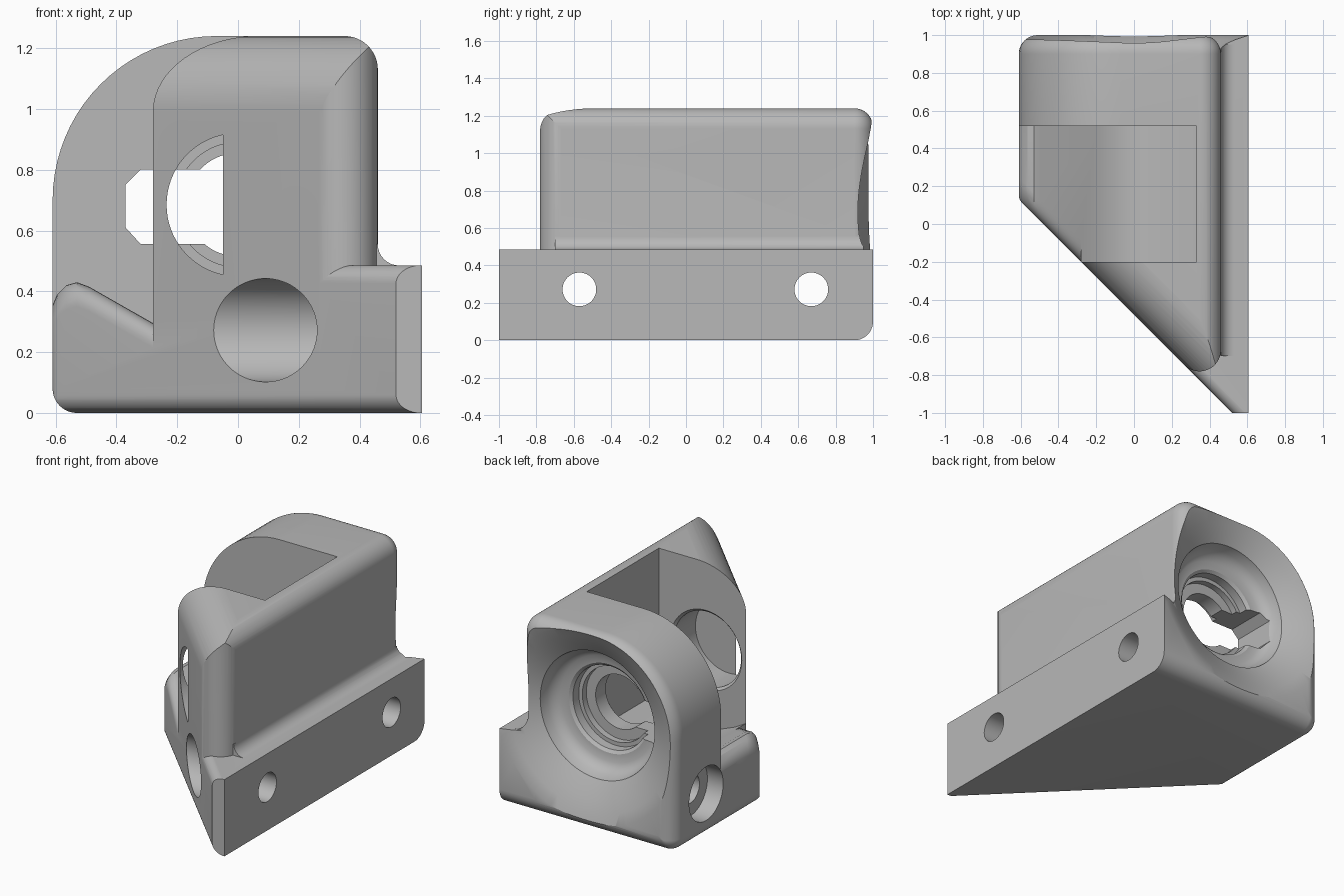
import bpy, bmesh
from math import sin, cos, pi, sqrt, radians
from mathutils import Vector

cube = bpy.data.objects.get("Cube")
if cube:
    bpy.data.objects.remove(cube, do_unlink=True)

grey = bpy.data.materials.new("light_grey")
grey.use_nodes = True
colour = (0.48, 0.48, 0.48, 1)
grey.diffuse_color = colour
grey.node_tree.nodes["Principled BSDF"].inputs["Base Color"].default_value = colour

DIAG = -0.48          # the sloping front lies on x + y = DIAG
AXIS_Z = 0.685        # height of the bore axis


def loft(name, rings):
    """Closed solid through rings of equal length."""
    bm = bmesh.new()
    rows = [[bm.verts.new(p) for p in ring] for ring in rings]
    n = len(rows[0])
    for a, b in zip(rows, rows[1:]):
        for i in range(n):
            bm.faces.new((a[i], a[(i + 1) % n], b[(i + 1) % n], b[i]))
    bm.faces.new(rows[0])
    bm.faces.new(rows[-1])
    bmesh.ops.recalc_face_normals(bm, faces=bm.faces)
    mesh = bpy.data.meshes.new(name)
    bm.to_mesh(mesh)
    bm.free()
    mesh.materials.append(grey)
    ob = bpy.data.objects.new(name, mesh)
    bpy.context.collection.objects.link(ob)
    return ob


def rounded(corners, steps=16):
    """Polygon of (x, y, radius) corners with true arcs."""
    pts = []
    for i, (x, y, r) in enumerate(corners):
        p = Vector((x, y))
        if r == 0:
            pts.append(p)
            continue
        a = (Vector(corners[i - 1][:2]) - p).normalized()
        b = (Vector(corners[(i + 1) % len(corners)][:2]) - p).normalized()
        half = a.angle(b) / 2
        centre = p + (a + b).normalized() * r / sin(half)
        start = p + a * r * cos(half) / sin(half) - centre
        end = p + b * r * cos(half) / sin(half) - centre
        sweep = start.angle(end)
        for k in range(steps + 1):
            t = k / steps
            pts.append(centre + (start * sin((1 - t) * sweep) + end * sin(t * sweep)) / sin(sweep))
    return pts


def plan_prism(name, corners, z0, z1):
    pts = rounded(corners)
    return loft(name, [[(p.x, p.y, z) for p in pts] for z in (z0, z1)])


def side_prism(name, pts, y0, y1):
    return loft(name, [[(x, y, z) for x, z in pts] for y in (y0, y1)])


def diagonal_prism(name, corners):
    """Profile of (depth behind the sloping front, height), run along the front."""
    s = sqrt(0.5)
    pts = rounded(corners)
    return loft(name, [[(DIAG / 2 + p.x * s + t * s, DIAG / 2 + p.x * s - t * s, p.y)
                        for p in pts] for t in (-3, 3)])


def soft_back_block(name, x0, x1, z0, z1, bl, br, tr, tl, soft=0.1):
    """Rounded rectangle run along y, with its rear rim rolled over."""
    rings = []
    for k in range(-1, 11):
        a = max(k, 0) / 10 * pi / 2
        i = soft * (1 - cos(a))
        y = -1.2 if k < 0 else 1 - soft + soft * sin(a)
        rad = [max(r - i, 0.004) for r in (bl, br, tr, tl)]
        c = [(x0 + i, z0 + i), (x1 - i, z0 + i), (x1 - i, z1 - i), (x0 + i, z1 - i)]
        rings.append([(p.x, y, p.y) for p in rounded([(*q, r) for q, r in zip(c, rad)], 20)])
    return loft(name, rings)


def circle_rings(axis, y_or_centre, stations, n=72):
    rings = []
    for pos, r in stations:
        ring = []
        for k in range(n):
            u, v = r * cos(2 * pi * k / n), r * sin(2 * pi * k / n)
            ring.append((u + y_or_centre[0], pos, v + y_or_centre[1]) if axis == "y"
                        else (pos, u + y_or_centre[0], v + y_or_centre[1]))
        rings.append(ring)
    return rings


def combine(target, tool, operation):
    tool.hide_render = True
    mod = target.modifiers.new("cut", "BOOLEAN")
    mod.operation = operation
    mod.solver = "EXACT"
    mod.object = tool
    bpy.context.view_layer.update()
    result = bpy.data.meshes.new_from_object(
        target.evaluated_get(bpy.context.evaluated_depsgraph_get()))
    target.modifiers.clear()
    target.data = result
    bpy.data.objects.remove(tool, do_unlink=True)


# Mounting base
body = soft_back_block("bracket_body", -0.61, 0.9, 0, 0.9, 0.08, 0.05, 0.05, 0.05)
combine(body, plan_prism("base_plan", [(0.605, -1, 0), (0.52, -1, 0), (-0.61, 0.13, 0.06),
                                       (-0.61, 1.2, 0), (0.605, 1.2, 0)], -0.2, 0.485), "INTERSECT")
combine(body, diagonal_prism("base_front", [(0, -0.001, 0.06), (3, -0.001, 0),
                                            (3, 0.486, 0), (0, 0.486, 0.06)]), "INTERSECT")

# Tall housing
tower = soft_back_block("housing", -0.61, 0.46, 0, 1.24, 0.08, 0.02, 0.11, 0.54)
combine(tower, plan_prism("housing_plan", [(0.46, DIAG - 0.46, 0.113), (-0.61, 0.13, 0.06),
                                           (-0.61, 1.2, 0), (0.46, 1.2, 0)], 0.08, 1.5), "INTERSECT")
combine(tower, diagonal_prism("housing_front", [(0, -0.1, 0), (3, -0.1, 0),
                                                (3, 1.241, 0), (0, 1.241, 0.25)]), "INTERSECT")
combine(body, tower, "UNION")

# Cove between the wall and the ledge
cove = [(0.4, 0.45), (0.53, 0.45)]
cove += [(0.53 - 0.07 * sin(k * pi / 16), 0.555 - 0.07 * cos(k * pi / 16)) for k in range(9)]
cove += [(0.4, 0.555)]
combine(body, side_prism("cove", cove, -0.7, 0.95), "UNION")

# Open chamber with a sloping floor
floor = [(-0.9, 0.3), (-0.612, 0.35), (-0.595, 0.39), (-0.565, 0.42), (-0.53, 0.43),
         (-0.49, 0.415), (-0.2, 0.25), (-0.1, 0.21), (0, 0.2), (0.1, 0.22), (0.33, 0.33)]
combine(body, side_prism("chamber", floor + [(0.33, 1.5), (-0.9, 1.5)], -0.2, 0.52), "DIFFERENCE")

# Rolled front lip of the chamber floor
lip = floor[:6] + [(-0.28, 0.295), (-0.28, 0.5), (-0.9, 0.5)]
rings = []
for k in range(-1, 9):
    a = max(k, 0) / 8 * pi / 2
    depth = -0.05 if k < 0 else 0.08 * (1 - cos(a))
    drop = 0.08 * (1 - sin(a))
    rings.append([(x, DIAG - x + depth * sqrt(2), z - (drop if i < 7 else 0))
                  for i, (x, z) in enumerate(lip)])
combine(body, loft("lip", rings), "DIFFERENCE")

# Scooped rear recess and stepped bore
recess = [(1.1, 0.78), (1.0, 0.64), (0.975, 0.57), (0.945, 0.51), (0.92, 0.46), (0.885, 0.4),
          (0.83, 0.388), (0.795, 0.365), (0.775, 0.33), (0.77, 0.28), (0.755, 0.262),
          (0.7, 0.26), (0.7, 0.235), (0.66, 0.235), (0.66, 0.17), (0.56, 0.17),
          (0.56, 0.205), (0.4, 0.205)]
combine(body, loft("recess", circle_rings("y", (0, AXIS_Z), recess, 96)), "DIFFERENCE")

# Side slot of the bore
slot = [(0, 0.555), (-0.32, 0.555), (-0.37, 0.61), (-0.37, 0.75), (-0.32, 0.8), (0, 0.8)]
combine(body, side_prism("slot", slot, 0.4, 0.85), "DIFFERENCE")

# Blind bore in the front pillar
pillar_bore = [(-0.43, 0.235), (-0.215, 0.235), (-0.2, 0.25), (-0.1, 0.25)]
combine(body, loft("pillar_bore", circle_rings("y", (0, AXIS_Z), pillar_bore)), "DIFFERENCE")

# Screw holes with wide head pockets
for y, pocket in ((-0.57, (-0.5, 0.35)), (0.67, (-0.8, -0.5))):
    stations = [(pocket[0], 0.17), (pocket[1], 0.17), (pocket[1], 0.09), (0.8, 0.09)]
    combine(body, loft("screw_hole", circle_rings("x", (y, 0.272), stations)), "DIFFERENCE")

# Smooth shading with crisp edges
bpy.ops.object.select_all(action="DESELECT")
body.select_set(True)
bpy.context.view_layer.objects.active = body
bpy.ops.object.shade_smooth_by_angle(angle=radians(28))
